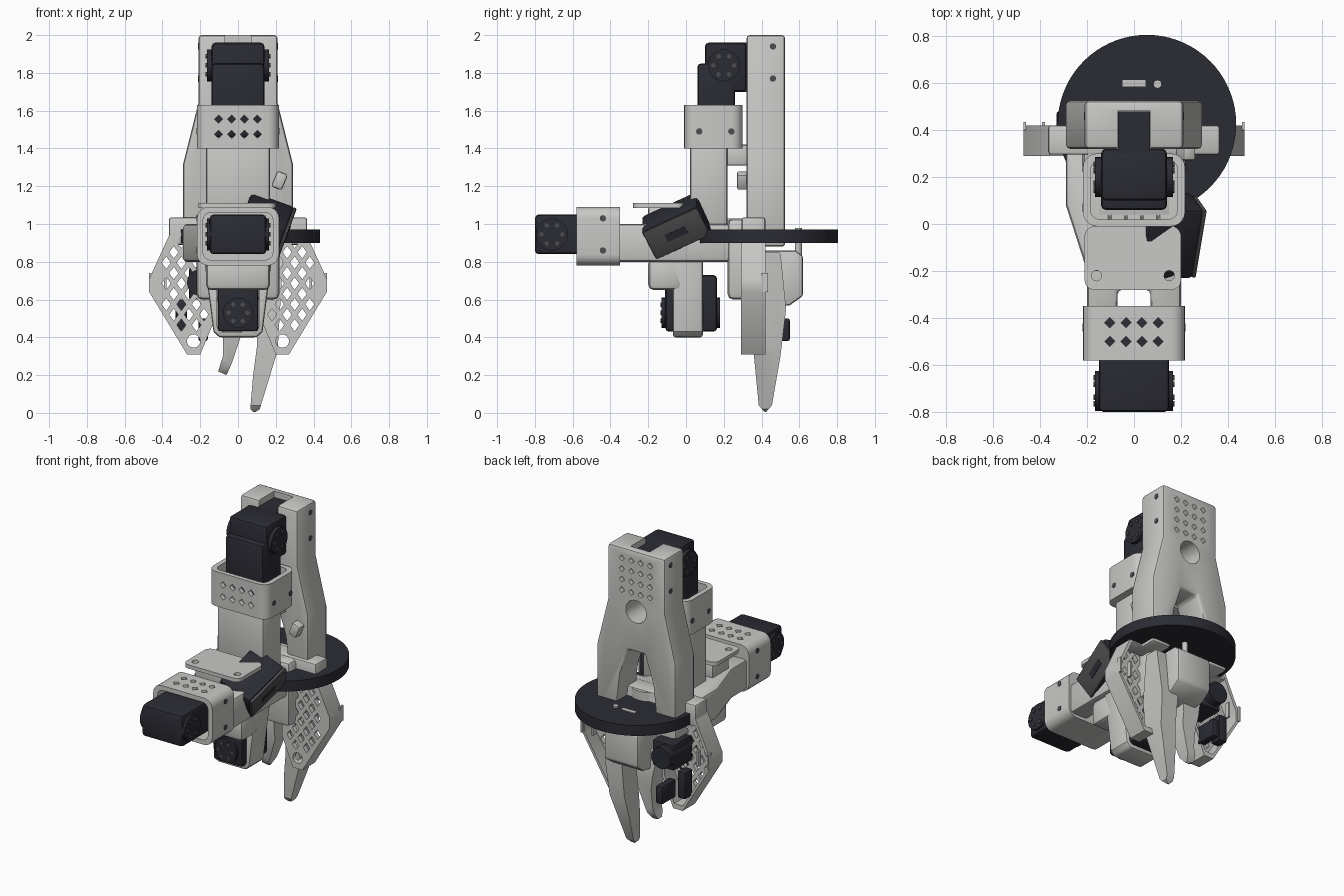
import bpy
import math
from mathutils import Matrix, Vector, Euler

if "Cube" in bpy.data.objects:
    bpy.data.objects.remove(bpy.data.objects["Cube"], do_unlink=True)


def material(name, rgb):
    m = bpy.data.materials.new(name)
    m.use_nodes = True
    m.diffuse_color = (*rgb, 1)
    m.node_tree.nodes["Principled BSDF"].inputs["Base Color"].default_value = (*rgb, 1)
    return m


LIGHT = material("light grey plastic", (0.58, 0.58, 0.565))
DARK = material("dark slate plastic", (0.024, 0.025, 0.034))
STEEL = material("dark grey metal", (0.075, 0.075, 0.078))


def place(axis, u, v, w):
    return {"x": (w, u, v), "y": (u, w, v), "z": (u, v, w)}[axis]


def prisms(name, outlines, axis, lo, hi, mat=LIGHT, bevel=0):
    """Extrude one or more flat outlines along an axis into one object."""
    verts, faces = [], []
    for pts in outlines:
        n, k = len(pts), len(verts)
        verts += [place(axis, u, v, w) for w in (lo, hi) for u, v in pts]
        faces += [[k + i for i in range(n)], [k + n + i for i in reversed(range(n))]]
        faces += [[k + i, k + n + i, k + n + (i + 1) % n, k + (i + 1) % n] for i in range(n)]
    me = bpy.data.meshes.new(name)
    me.from_pydata(verts, [], faces)
    ob = bpy.data.objects.new(name, me)
    bpy.context.collection.objects.link(ob)
    bpy.context.view_layer.objects.active = ob
    ob.select_set(True)
    bpy.ops.object.mode_set(mode="EDIT")
    bpy.ops.mesh.select_all(action="SELECT")
    bpy.ops.mesh.normals_make_consistent(inside=False)
    bpy.ops.object.mode_set(mode="OBJECT")
    ob.select_set(False)
    me.materials.append(mat)
    if bevel:
        b = ob.modifiers.new("round", "BEVEL")
        b.width, b.segments, b.limit_method = bevel, 2, "ANGLE"
        b.angle_limit = math.radians(40)
        bake(ob)
    return ob


def bake(ob):
    bpy.context.view_layer.update()
    ev = ob.evaluated_get(bpy.context.evaluated_depsgraph_get())
    me = bpy.data.meshes.new_from_object(ev)
    ob.modifiers.clear()
    ob.data = me


def cut(ob, *tools, op="DIFFERENCE"):
    for t in tools:
        m = ob.modifiers.new("cut", "BOOLEAN")
        m.operation, m.object, m.solver = op, t, "EXACT"
        bake(ob)
        bpy.data.objects.remove(t, do_unlink=True)
    return ob


def ring(cu, cv, r, n=24, s=1):
    return [(cu + r * math.cos(math.tau * i / n), cv + s * r * math.sin(math.tau * i / n)) for i in range(n)]


def rect(a, b, c, d, r=0):
    """Rectangle from (a, c) to (b, d) with rounded corners."""
    if not r:
        return [(a, c), (b, c), (b, d), (a, d)]
    out = []
    for q, (u, v) in enumerate([(b - r, d - r), (a + r, d - r), (a + r, c + r), (b - r, c + r)]):
        out += [(u + r * math.cos(t), v + r * math.sin(t))
                for t in [math.pi / 2 * (q + i / 5) for i in range(6)]]
    return out


def box(name, x, y, z, mat=LIGHT, bevel=0.012):
    return prisms(name, [rect(*x, *y)], "z", *z, mat, bevel)


def disc(name, axis, u, v, r, lo, hi, mat=DARK, n=24):
    return prisms(name, [ring(u, v, r, n)], axis, lo, hi, mat)


def diamonds(us, vs, size=0.02):
    return [ring(u, v, size, 4) for u in us for v in vs]


COLS = [-0.103, -0.034, 0.034, 0.103]

# Tall rear bracket with an arched foot
half = [(0.15, 0.88), (0.29, 0.88), (0.29, 1.32), (0.21, 1.64), (0.21, 2.0)]
arch = [(-0.12, 1.15), (-0.06, 1.33), (0.06, 1.33), (0.12, 1.15)]
outline = half + [(-x, z) for x, z in reversed(half)] + arch
rear = prisms("rear_bracket", [outline], "y", 0.32, 0.525, LIGHT, 0.018)
cut(rear,
    prisms("cutter", [rect(-0.07, 0.07, 0.2, 0.48)], "z", 1.7, 2.1),
    prisms("cutter", [ring(0, 1.6, 0.075)], "y", 0.2, 0.7),
    prisms("cutter", diamonds(COLS, [1.72, 1.79, 1.86, 1.93]), "y", 0.5, 0.6))
box("rear_bracket_insert", (-0.068, 0.068), (0.3, 0.478), (1.7, 1.96), DARK, 0)
box("arch_bridge", (-0.13, 0.13), (0.2, 0.34), (1.31, 1.42))
clip = box("cable_clip", (-0.03, 0.03), (0.27, 0.34), (-0.045, 0.045))
clip.matrix_world = Matrix.Translation((0.22, 0, 1.23)) @ Matrix.Rotation(0.4, 4, "Y")

# Turntable disc
disc("turntable", "z", 0.055, 0.425, 0.38, 0.9, 0.97, DARK, 72)
box("turntable_slot", (-0.05, 0.05), (0.585, 0.613), (0.968, 0.975), LIGHT, 0)
disc("turntable_hub", "z", 0.04, 0.32, 0.12, 0.95, 1.03, LIGHT, 32)

# Upper arm, its collar and motor
box("upper_arm", (-0.17, 0.17), (0.02, 0.22), (0.98, 1.46), LIGHT, 0.02)
collar = prisms("upper_collar", [rect(-0.217, 0.217, -0.01, 0.3, 0.06)], "z", 1.4, 1.63)
cut(collar, prisms("cutter", [rect(-0.185, 0.185, 0.02, 0.27, 0.04)], "z", 1.46, 1.7),
    prisms("cutter", diamonds(COLS, [1.475, 1.555], 0.022), "y", -0.1, 0.06))
box("upper_motor_body", (-0.14, 0.14), (0.06, 0.26), (1.46, 1.85), DARK, 0.02)
box("upper_motor_head", (-0.14, 0.14), (0.1, 0.32), (1.7, 1.96), DARK, 0.02)

# Forearm with open front rails, collar and motor
prisms("forearm", [[(-0.2, -0.37), (-0.2, -0.2), (-0.29, 0.08), (-0.29, 0.32), (0.2, 0.32),
                    (0.2, -0.37), (0.07, -0.37), (0.07, -0.28), (-0.07, -0.28), (-0.07, -0.37)]],
       "z", 0.8, 1.0, LIGHT, 0.02)
collar = prisms("forearm_collar", [rect(-0.217, 0.217, 0.78, 1.09, 0.06)], "y", -0.58, -0.35)
cut(collar, prisms("cutter", [rect(-0.185, 0.185, 0.81, 1.06, 0.04)], "y", -0.7, -0.38),
    prisms("cutter", diamonds(COLS, [-0.5, -0.42], 0.022), "z", 1.03, 1.2))
box("forearm_motor_body", (-0.15, 0.15), (-0.8, -0.37), (0.84, 1.05), DARK, 0.02)
plate = prisms("forearm_cover", [rect(-0.21, 0.2, -0.28, -0.01, 0.04)], "z", 1.085, 1.11)
cut(plate, prisms("cutter", [ring(x, -0.22, 0.022, 12) for x in (-0.16, 0.15)], "z", 1, 1.2))
box("cover_post", (-0.18, 0.02), (-0.2, -0.02), (0.98, 1.09))

# Motor horns: stepped wheels with a ring of screws on both sides
for name, y, z in (("upper", 0.2, 1.84), ("forearm", -0.71, 0.945)):
    for s in (-1, 1):
        disc(name + "_motor_horn", "x", y, z, 0.085, s * 0.13, s * 0.165)
        prisms(name + "_horn_screws", [ring(u, v, 0.012, 8) for u, v in ring(y, z, 0.055, 6)],
               "x", s * 0.16, s * 0.172, STEEL)

# Collar and bracket screws
for s in (-1, 1):
    for name, spots, d in (("upper_collar", [(0.07, 1.49), (0.24, 1.49)], 0.217),
                           ("forearm_collar", [(-0.44, 1.03), (-0.44, 0.86)], 0.217),
                           ("rear_bracket", [(0.46, 1.94), (0.46, 1.77)], 0.21)):
        prisms(name + "_screws", [ring(u, v, 0.017, 12) for u, v in spots],
               "x", s * (d - 0.01), s * (d + 0.003), STEEL)

# Tilted sensor box beside the forearm
tilt = Matrix.Translation((0.145, -0.05, 0.99)) @ Euler((math.radians(26), math.radians(20), 0)).to_matrix().to_4x4()
box("sensor_box", (-0.13, 0.11), (-0.165, 0.165), (-0.09, 0.09), DARK, 0.02).matrix_world = tilt
box("sensor_face", (0.105, 0.125), (-0.16, 0.16), (-0.085, 0.085), STEEL, 0.008).matrix_world = tilt
box("sensor_port", (0.12, 0.128), (-0.06, 0.06), (-0.02, 0.02), DARK, 0).matrix_world = tilt

# Hanging wrist motor in a tapered cradle
cradle = prisms("wrist_cradle", [[(-0.18, 0.82), (-0.13, 0.43), (-0.1, 0.4), (0.1, 0.4), (0.13, 0.43), (0.18, 0.82)]],
                "y", -0.07, 0.09, LIGHT, 0.015)
cut(cradle, prisms("cutter", [rect(-0.11, 0.11, 0.425, 0.76, 0.03)], "y", -0.2, 0.2))
box("wrist_motor_body", (-0.108, 0.108), (-0.11, 0.165), (0.43, 0.73), DARK, 0.02)
for lo, hi in ((-0.13, -0.1), (0.15, 0.18)):
    disc("wrist_motor_horn", "y", 0, 0.53, 0.08, lo, hi)
prisms("wrist_horn_screws", [ring(u, v, 0.012, 8) for u, v in ring(0, 0.53, 0.05, 6)], "y", -0.135, -0.12, STEEL)
box("wrist_mount", (-0.17, 0.17), (-0.2, -0.02), (0.65, 0.82), LIGHT, 0.03)

# Gripper body and the two latticed wings
box("gripper_body", (-0.22, 0.22), (0.22, 0.42), (0.6, 1.03), LIGHT, 0.03)
box("gripper_crossbar", (-0.365, 0.365), (0.295, 0.42), (0.89, 1.035))
wing = [(0.12, 0.97), (0.12, 0.5), (0.2, 0.31), (0.27, 0.31), (0.47, 0.64), (0.47, 0.71), (0.36, 0.95)]
centre = Vector((0.28, 0.64))


def inside(p, margin):
    """True when p lies in the convex wing, clear of its border."""
    for a, b in zip(wing, wing[1:] + wing[:1]):
        e, d = Vector(b) - Vector(a), p - Vector(a)
        if (e.x * d.y - e.y * d.x) / e.length < margin:
            return False
    return True


grid = [Vector((0.1 + 0.04 * i, 0.3 + 0.055 * j)) for i in range(11) for j in range(13) if (i + j) % 2 == 0]
grid = [p for p in grid if inside(p, 0.043) and p.y > 0.44]
for s, side in ((-1, "right"), (1, "left")):
    ob = prisms(side + "_wing", [[(s * x, z) for x, z in wing]], "y", 0.29, 0.42)
    hollow = [centre + (Vector(p) - centre) * 0.9 for p in wing]
    holes = [[(s * p.x + 0.024 * a, p.y + 0.033 * b) for a, b in ring(0, 0, 1, 4)] for p in grid]
    cut(ob, prisms("cutter", [[(s * p.x, p.y) for p in hollow]], "y", 0.32, 0.6),
        prisms("cutter", holes + [ring(s * 0.235, 0.38, 0.035)], "y", 0.2, 0.5))
    for x in (0.385, 0.465):
        box(side + "_wing_pin", (s * x - 0.006, s * x + 0.006), (0.4, 0.435), (0.64, 0.74), LIGHT, 0)

# Jaw motor, rear bracket and small fittings
box("jaw_motor", (-0.26, -0.1), (0.3, 0.5), (0.6, 0.77), DARK)
disc("jaw_motor_gear", "y", -0.2, 0.69, 0.07, 0.27, 0.55)
box("jaw_sensor", (-0.33, -0.27), (0.4, 0.48), (0.42, 0.6), DARK)
box("jaw_connector", (-0.21, -0.16), (0.4, 0.55), (0.38, 0.5), DARK)
prisms("jaw_bracket", [[(0.4, 0.55), (0.55, 0.57), (0.62, 0.62), (0.62, 0.83), (0.58, 0.86), (0.4, 0.86)]],
       "x", -0.08, 0.17, LIGHT, 0.015)
disc("bracket_bolt", "z", 0.1, 0.595, 0.018, 0.8, 0.98, LIGHT, 12)

# Fingers: side outline crossed with front outline
fingers = {
    "long_finger": ([(0.42, 0), (0.455, 0.04), (0.5, 0.3), (0.53, 0.55), (0.5, 0.85), (0.4, 0.85), (0.35, 0.55),
                     (0.36, 0.3), (0.385, 0.04)],
                    [(0.065, 0.02), (0.085, 0), (0.115, 0.02), (0.21, 0.33), (0.24, 0.85), (0.1, 0.85), (0.1, 0.35),
                     (0.08, 0.2)]),
    "short_finger": ([(0.42, 0.2), (0.46, 0.25), (0.49, 0.5), (0.48, 0.7), (0.36, 0.7), (0.35, 0.5), (0.38, 0.25)],
                     [(-0.105, 0.22), (-0.06, 0.2), (-0.03, 0.27), (0.02, 0.42), (0.02, 0.7), (-0.13, 0.7),
                      (-0.08, 0.42), (-0.08, 0.3)])}
for name, (side, front) in fingers.items():
    finger = prisms(name, [side], "x", -0.3, 0.3, LIGHT, 0.01)
    cut(finger, prisms("cutter", [front], "y", 0.2, 0.7), op="INTERSECT")

# Smooth the rounded edges, keep the corners sharp
for ob in bpy.context.scene.objects:
    if ob.type == "MESH":
        ob.select_set(True)
        bpy.context.view_layer.objects.active = ob
bpy.ops.object.shade_smooth_by_angle(angle=math.radians(35))
